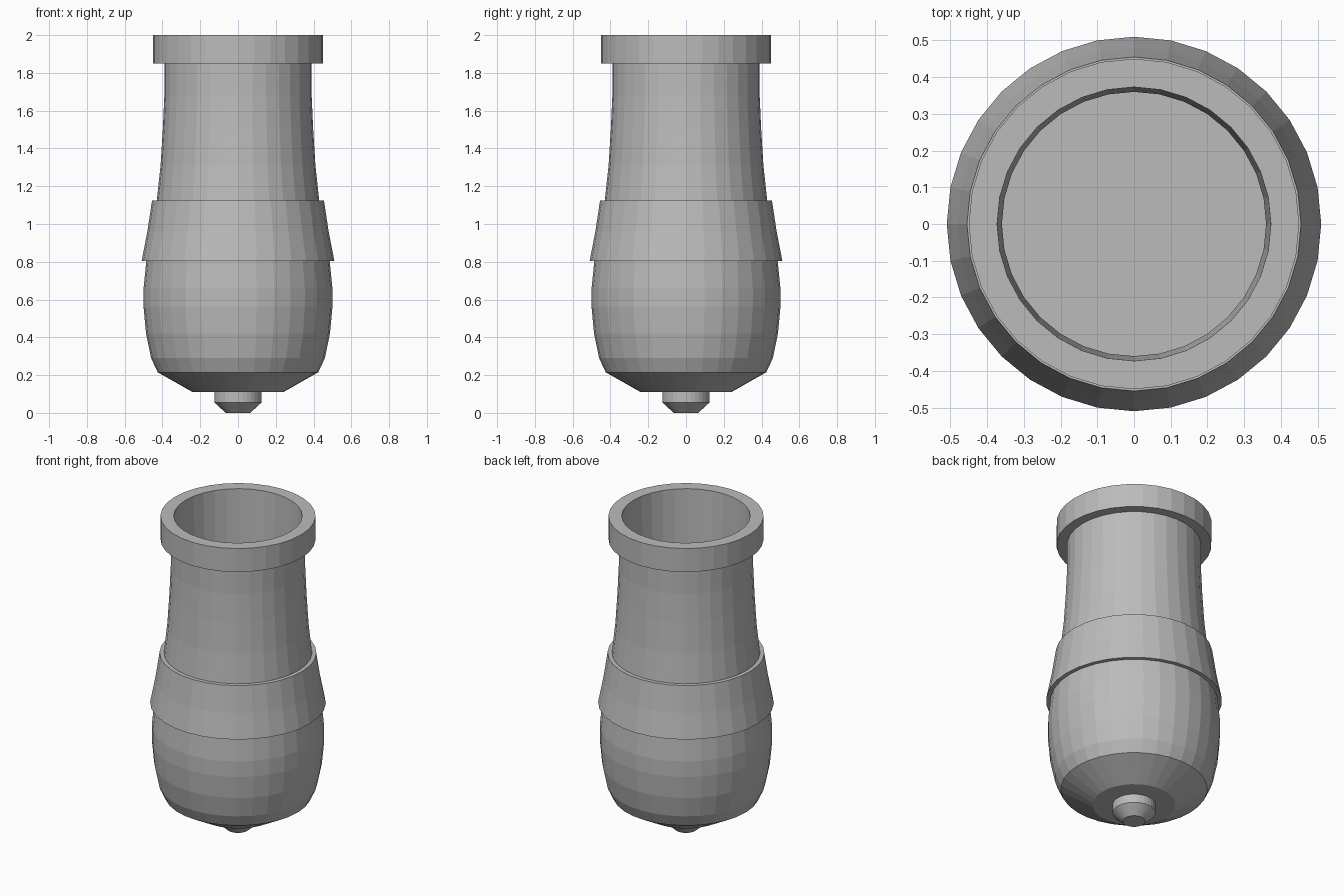
import bpy, bmesh
from math import tau, cos, sin

cube = bpy.data.objects.get("Cube")
if cube:
    bpy.data.objects.remove(cube, do_unlink=True)

SIDES = 32

iron = bpy.data.materials.new("grey iron")
iron.use_nodes = True
grey = (0.5, 0.5, 0.5, 1)
iron.diffuse_color = grey
iron.node_tree.nodes["Principled BSDF"].inputs["Base Color"].default_value = grey


def lathe(name, profile, closed=False):
    """Turn a (radius, height) profile around z; radius 0 makes a pole."""
    bm = bmesh.new()
    rings = []
    for r, z in profile:
        if r == 0:
            rings.append([bm.verts.new((0, 0, z))] * SIDES)
        else:
            rings.append([bm.verts.new((r * cos(tau * i / SIDES), r * sin(tau * i / SIDES), z))
                          for i in range(SIDES)])
    pairs = list(zip(rings, rings[1:]))
    if closed:
        pairs.append((rings[-1], rings[0]))
    for low, high in pairs:
        for i in range(SIDES):
            j = (i + 1) % SIDES
            corners = dict.fromkeys((low[i], low[j], high[j], high[i]))
            bm.faces.new(list(corners))
    bmesh.ops.recalc_face_normals(bm, faces=bm.faces)
    mesh = bpy.data.meshes.new(name)
    bm.to_mesh(mesh)
    bm.free()
    mesh.materials.append(iron)
    obj = bpy.data.objects.new(name, mesh)
    bpy.context.collection.objects.link(obj)
    return obj


# Rounded breech, tapering neck, muzzle ring and hollow bore
lathe("barrel", [
    (0, 0.11), (0.24, 0.11), (0.425, 0.215), (0.46, 0.29), (0.487, 0.42),
    (0.5, 0.56), (0.5, 0.66), (0.485, 0.81),
    (0.455, 0.96), (0.43, 1.125), (0.41, 1.31), (0.398, 1.5), (0.39, 1.68), (0.39, 1.85),
    (0.45, 1.85), (0.45, 2.0), (0.373, 2.0),
    (0.36, 1.6), (0.36, 0.5), (0, 0.5),
])

# Flared reinforcing band around the waist
lathe("waist_band", [
    (0.47, 0.805), (0.51, 0.805), (0.48, 0.96), (0.455, 1.125), (0.42, 1.125),
], closed=True)

# Small chamfered knob underneath
lathe("bottom_knob", [(0, 0), (0.065, 0), (0.125, 0.055), (0.125, 0.13), (0, 0.13)])
